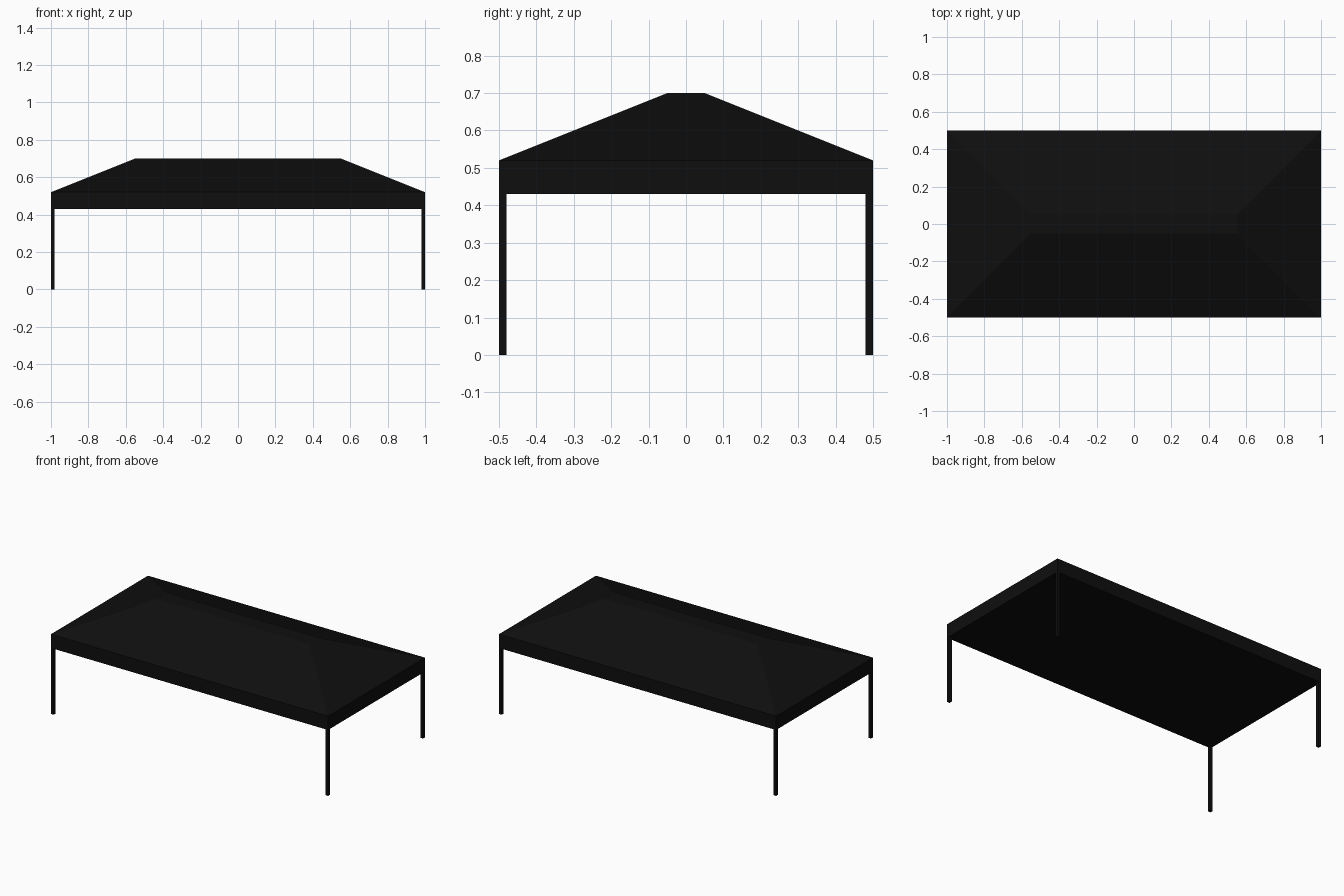
import bpy, bmesh

if "Cube" in bpy.data.objects:
    bpy.data.objects.remove(bpy.data.objects["Cube"])

black = bpy.data.materials.new("soft black")
black.diffuse_color = (0.0045, 0.0045, 0.0045, 1)
black.use_nodes = True
black.node_tree.nodes["Principled BSDF"].inputs["Base Color"].default_value = black.diffuse_color


def finish(name, bm):
    bmesh.ops.recalc_face_normals(bm, faces=bm.faces)
    me = bpy.data.meshes.new(name)
    bm.to_mesh(me)
    bm.free()
    me.materials.append(black)
    ob = bpy.data.objects.new(name, me)
    bpy.context.collection.objects.link(ob)
    return ob


def lofted(name, rings):
    """Stack of centred rectangles (half x, half y, z), capped at both ends."""
    bm = bmesh.new()
    loops = [[bm.verts.new((sx * hx, sy * hy, z))
              for sx, sy in ((-1, -1), (1, -1), (1, 1), (-1, 1))]
             for hx, hy, z in rings]
    for a, b in zip(loops, loops[1:]):
        for i in range(4):
            j = (i + 1) % 4
            bm.faces.new((a[i], a[j], b[j], b[i]))
    bm.faces.new(loops[0])
    bm.faces.new(loops[-1])
    return finish(name, bm)


# canopy: straight fascia, hipped slopes and narrow flat ridge
lofted("canopy_roof", [(1.0, 0.5, 0.43), (1.0, 0.5, 0.52), (0.55, 0.05, 0.70)])

# four square corner posts, flush with the fascia
for sx, side in ((-1, "left"), (1, "right")):
    for sy, end in ((-1, "front"), (1, "back")):
        post = lofted(f"{end}_{side}_post", [(0.01, 0.01, 0.0), (0.01, 0.01, 0.43)])
        post.location = (sx * 0.99, sy * 0.49, 0)
